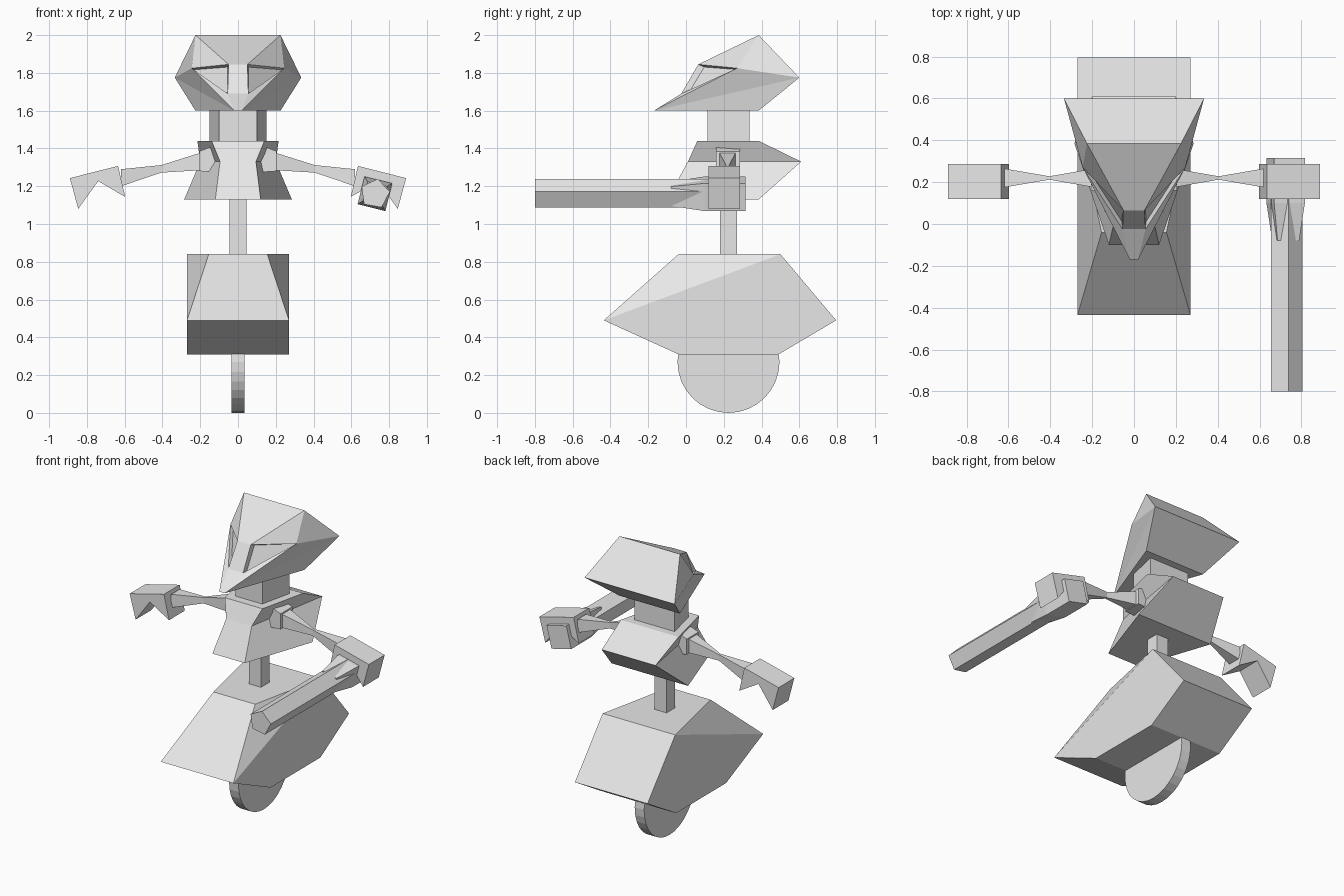
import bpy, bmesh, math
from mathutils import Vector

if "Cube" in bpy.data.objects:
    bpy.data.objects.remove(bpy.data.objects["Cube"])

grey = bpy.data.materials.new("light_grey")
grey.diffuse_color = (0.8, 0.8, 0.8, 1)
grey.use_nodes = True
grey.node_tree.nodes["Principled BSDF"].inputs["Base Color"].default_value = grey.diffuse_color


def finish(name, bm):
    bmesh.ops.recalc_face_normals(bm, faces=bm.faces[:])
    mesh = bpy.data.meshes.new(name)
    bm.to_mesh(mesh)
    bm.free()
    mesh.materials.append(grey)
    ob = bpy.data.objects.new(name, mesh)
    bpy.context.collection.objects.link(ob)
    return ob


def loft(name, rings):
    """Skin a stack of equal-length rings and cap both ends."""
    bm = bmesh.new()
    vs = [[bm.verts.new(p) for p in r] for r in rings]
    n = len(rings[0])
    for a, b in zip(vs, vs[1:]):
        for i in range(n):
            j = (i + 1) % n
            bm.faces.new((a[i], a[j], b[j], b[i]))
    bm.faces.new(vs[0])
    bm.faces.new(vs[-1])
    return finish(name, bm)


def level(z, yf, wf, yb, wb):
    """Symmetric four-point ring: front y and half width, back y and half width."""
    return [(-wf, yf, z), (wf, yf, z), (wb, yb, z), (-wb, yb, z)]


def extrude_y(name, profile, y0, y1):
    return loft(name, [[(x, y, z) for x, z in profile] for y in (y0, y1)])


def section_x(x, z0, z1, half):
    return [(x, 0.22 - half, z0), (x, 0.22 + half, z0),
            (x, 0.22 + half, z1), (x, 0.22 - half, z1)]


def polygon_y(y, n, radius, angle):
    """Regular polygon around the staff axis."""
    steps = [math.radians(angle + 360 * i / n) for i in range(n)]
    return [(0.725 + radius * math.cos(a), y, 1.16 + radius * math.sin(a)) for a in steps]


# Wheel
bm = bmesh.new()
bmesh.ops.create_cone(bm, cap_ends=True, segments=32, radius1=0.27, radius2=0.27, depth=0.07)
for v in bm.verts:
    v.co = Vector((v.co.z, v.co.x + 0.225, v.co.y + 0.27))
finish("wheel", bm)

# Wheel housing: six-sided side outline, narrowed at the upper front
bm = bmesh.new()
outline = [(-0.04, 0.84, 0.155), (-0.435, 0.49, 0.27), (-0.04, 0.31, 0.27),
           (0.49, 0.31, 0.27), (0.795, 0.49, 0.27), (0.50, 0.84, 0.27)]
sides = [[bm.verts.new((s * w, y, z)) for y, z, w in outline] for s in (-1, 1)]
for s in sides:
    bm.faces.new((s[0], s[1], s[5]))
    bm.faces.new(s[1:])
for i in range(6):
    j = (i + 1) % 6
    bm.faces.new((sides[0][i], sides[0][j], sides[1][j], sides[1][i]))
finish("wheel_housing", bm)

# Waist pole, torso and neck
loft("waist_pole", [level(z, 0.18, 0.045, 0.27, 0.045) for z in (0.84, 1.13)])
loft("torso", [level(1.13, -0.10, 0.12, 0.385, 0.285),
               level(1.33, 0.01, 0.095, 0.61, 0.20),
               level(1.44, 0.06, 0.14, 0.385, 0.215)])
loft("neck", [level(z, 0.115, 0.10, 0.335, 0.15) for z in (1.44, 1.60)])

# Head: mirrored key points
bm = bmesh.new()
points = dict(chin=(0.02, -0.17, 1.60), jaw=(0.225, 0.385, 1.60), side=(0.335, 0.60, 1.775),
              crown=(0.225, 0.385, 2.0), brow=(0.05, 0.065, 1.845),
              nose=(0.055, -0.025, 1.69), corner=(0.245, 0.27, 1.825))
L, R = [{k: bm.verts.new((s * x, y, z)) for k, (x, y, z) in points.items()} for s in (-1, 1)]
eyes = []
for h in (L, R):
    for names in ("chin jaw side", "chin side corner", "chin corner nose",
                  "side crown corner", "crown brow corner"):
        bm.faces.new([h[k] for k in names.split()])
    eyes.append(bm.faces.new((h["brow"], h["corner"], h["nose"])))
loop = ["chin", "jaw", "side", "crown", "brow", "nose"]
for a, b in zip(loop, loop[1:] + loop[:1]):
    bm.faces.new((L[a], L[b], R[b], R[a]))
bmesh.ops.recalc_face_normals(bm, faces=bm.faces[:])
# Sunken triangular eyes
bmesh.ops.inset_individual(bm, faces=eyes, thickness=0.008)
for eye in eyes:
    for v in eye.verts:
        v.co += Vector((0, 0.03, -0.008))
finish("head", bm)

# Shoulders, hourglass arms and clawed hands, mirrored to both sides
shoulder = extrude_y("shoulders", [(0.205, 1.385), (0.14, 1.41), (0.10, 1.33),
                                   (0.13, 1.275), (0.205, 1.28)], 0.16, 0.285)
arm = loft("arms", [section_x(0.19, 1.285, 1.38, 0.045),
                    section_x(0.405, 1.272, 1.312, 0.008),
                    section_x(0.62, 1.20, 1.29, 0.045)])
hand = extrude_y("hands", [(0.635, 1.307), (0.89, 1.243), (0.846, 1.08),
                           (0.74, 1.227), (0.597, 1.143)], 0.12, 0.287)
for ob in (shoulder, arm, hand):
    ob.modifiers.new("mirror", 'MIRROR')

# Five-sided staff with a square grip in one hand
loft("staff", [polygon_y(y, 5, 0.08, 8) for y in (-0.80, 0.15)])
loft("staff_grip", [polygon_y(-0.08, 4, 0.075, 31), polygon_y(0.10, 4, 0.107, 31),
                    polygon_y(0.315, 4, 0.107, 31)])
